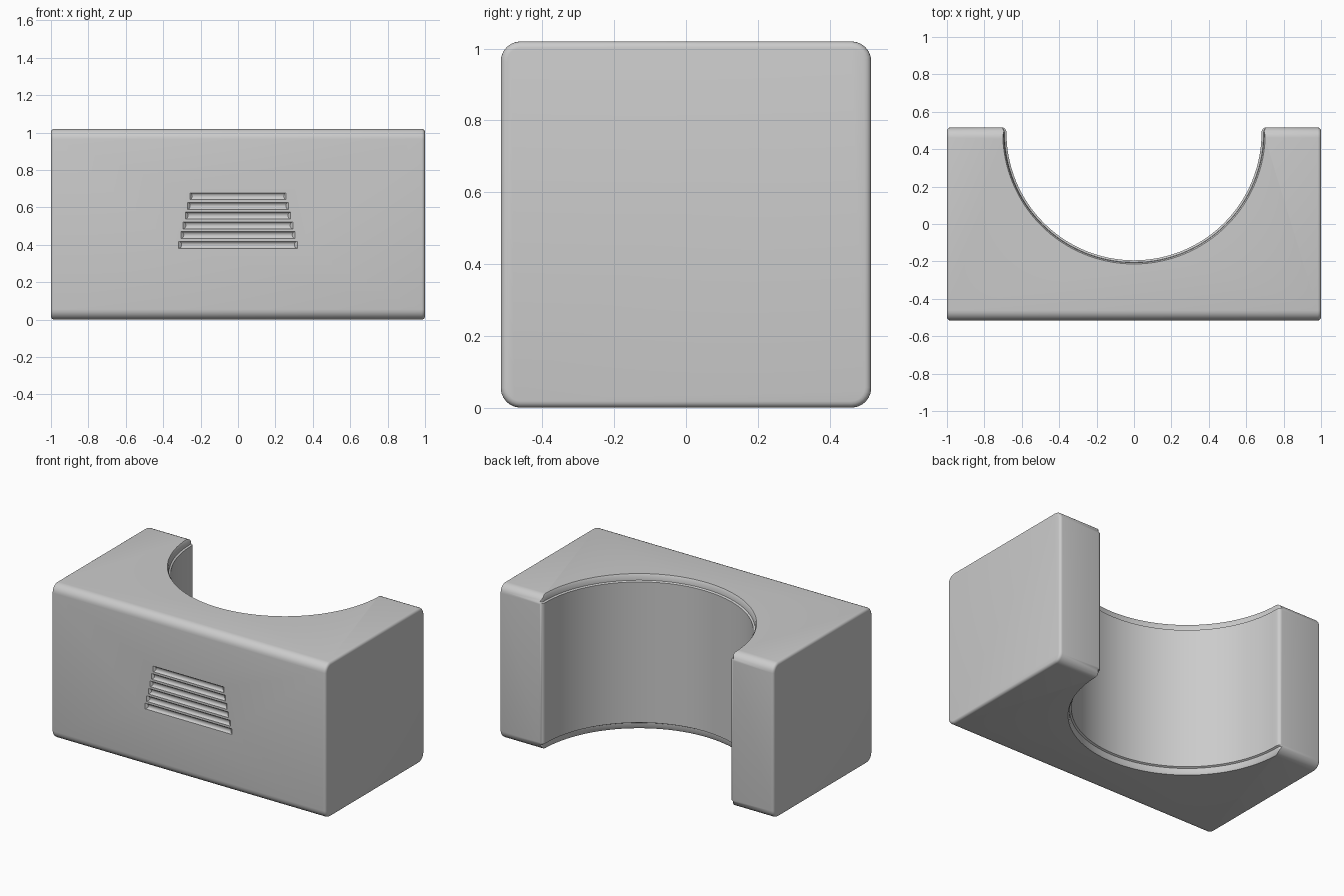
import bpy, bmesh
from math import pi, cos, sin
from mathutils import Matrix

cube = bpy.data.objects.get("Cube")
if cube:
    bpy.data.objects.remove(cube, do_unlink=True)

HALF_X, HALF_Y, HEIGHT = 1.0, 0.516, 1.02


def to_object(bm, name):
    bmesh.ops.recalc_face_normals(bm, faces=bm.faces[:])
    mesh = bpy.data.meshes.new(name)
    bm.to_mesh(mesh)
    bm.free()
    obj = bpy.data.objects.new(name, mesh)
    bpy.context.collection.objects.link(obj)
    return obj


def make_block():
    """Block with wide rounding on the long edges and tight rounding on the ends."""
    bm = bmesh.new()
    bmesh.ops.create_cube(bm, size=1)
    bmesh.ops.scale(bm, vec=(2 * HALF_X, 2 * HALF_Y, HEIGHT), verts=bm.verts[:])
    bmesh.ops.translate(bm, vec=(0, 0, HEIGHT / 2), verts=bm.verts[:])
    long_edges = [e for e in bm.edges if abs(e.verts[0].co.x - e.verts[1].co.x) > 1]
    bmesh.ops.bevel(bm, geom=long_edges, offset=0.055, segments=6,
                    profile=0.5, affect='EDGES')
    end_edges = [e for e in bm.edges
                 if all(abs(v.co.x) > HALF_X - 0.001 for v in e.verts)
                 and abs(e.verts[0].co.x - e.verts[1].co.x) < 0.001]
    bmesh.ops.bevel(bm, geom=end_edges, offset=0.018, segments=4,
                    profile=0.5, affect='EDGES')
    return to_object(bm, "body")


def cradle_outline(radius, centre_y=0.5, fillet=0.025, steps=64):
    """Half circle with a rounded mouth at the back."""
    right = [(radius + fillet, HALF_Y + 0.2)]
    for i in range(6):
        a = pi / 2 * i / 5
        right.append((radius + fillet * (1 - sin(a)),
                      HALF_Y - fillet * (1 - cos(a))))
    arc = [(radius * cos(pi * i / steps), centre_y - 0.012 - radius * sin(pi * i / steps))
           for i in range(1, steps)]
    left = [(-x, y) for x, y in reversed(right)]
    return right + arc + left


def make_cradle_cutter():
    """Stack of outlines, wider at the top and bottom rims."""
    bm = bmesh.new()
    levels = [(-0.1, 0.715), (0, 0.702), (0.012, 0.695), (0.04, 0.693), (0.046, 0.682)]
    levels += [(HEIGHT - z, r) for z, r in reversed(levels)]
    rings = [[bm.verts.new((x, y, z)) for x, y in cradle_outline(r)] for z, r in levels]
    for low, high in zip(rings, rings[1:]):
        for i in range(len(low)):
            j = (i + 1) % len(low)
            bm.faces.new((low[i], low[j], high[j], high[i]))
    bm.faces.new(rings[0])
    bm.faces.new(rings[-1])
    return to_object(bm, "cradle_cutter")


def make_slot_cutter():
    """Shallow horizontal vent slots that widen toward the bottom."""
    bm = bmesh.new()
    for i in range(6):
        half = 0.32 - 0.012 * i
        new = bmesh.ops.create_cone(bm, cap_ends=True, segments=16,
                                    radius1=1, radius2=1, depth=2 * half)["verts"]
        # lay the rod along x and flatten it into the front face
        bmesh.ops.transform(bm, verts=new, matrix=(
            Matrix.Translation((0, -HALF_Y - 0.002, 0.4 + 0.052 * i))
            @ Matrix.Diagonal((1, 0.014, 0.019, 1))
            @ Matrix.Rotation(pi / 2, 4, 'Y')))
        for v in new:
            v.co.x *= 1 - 0.06 * (v.co.y + HALF_Y + 0.002) / 0.014
    return to_object(bm, "slot_cutter")


body = make_block()
cutters = [make_cradle_cutter(), make_slot_cutter()]
for cutter in cutters:
    cutter.hide_render = True
    mod = body.modifiers.new(cutter.name, 'BOOLEAN')
    mod.operation = 'DIFFERENCE'
    mod.solver = 'EXACT'
    mod.object = cutter

# Bake the cuts, then discard the cutters
bpy.context.view_layer.update()
graph = bpy.context.evaluated_depsgraph_get()
cut_mesh = bpy.data.meshes.new_from_object(body.evaluated_get(graph))
body.modifiers.clear()
body.data = cut_mesh
for cutter in cutters:
    bpy.data.objects.remove(cutter, do_unlink=True)

# Smooth the rounded surfaces and keep the rim steps crisp
bpy.ops.object.select_all(action='DESELECT')
body.select_set(True)
bpy.context.view_layer.objects.active = body
bpy.ops.object.shade_smooth_by_angle(angle=pi / 6)
